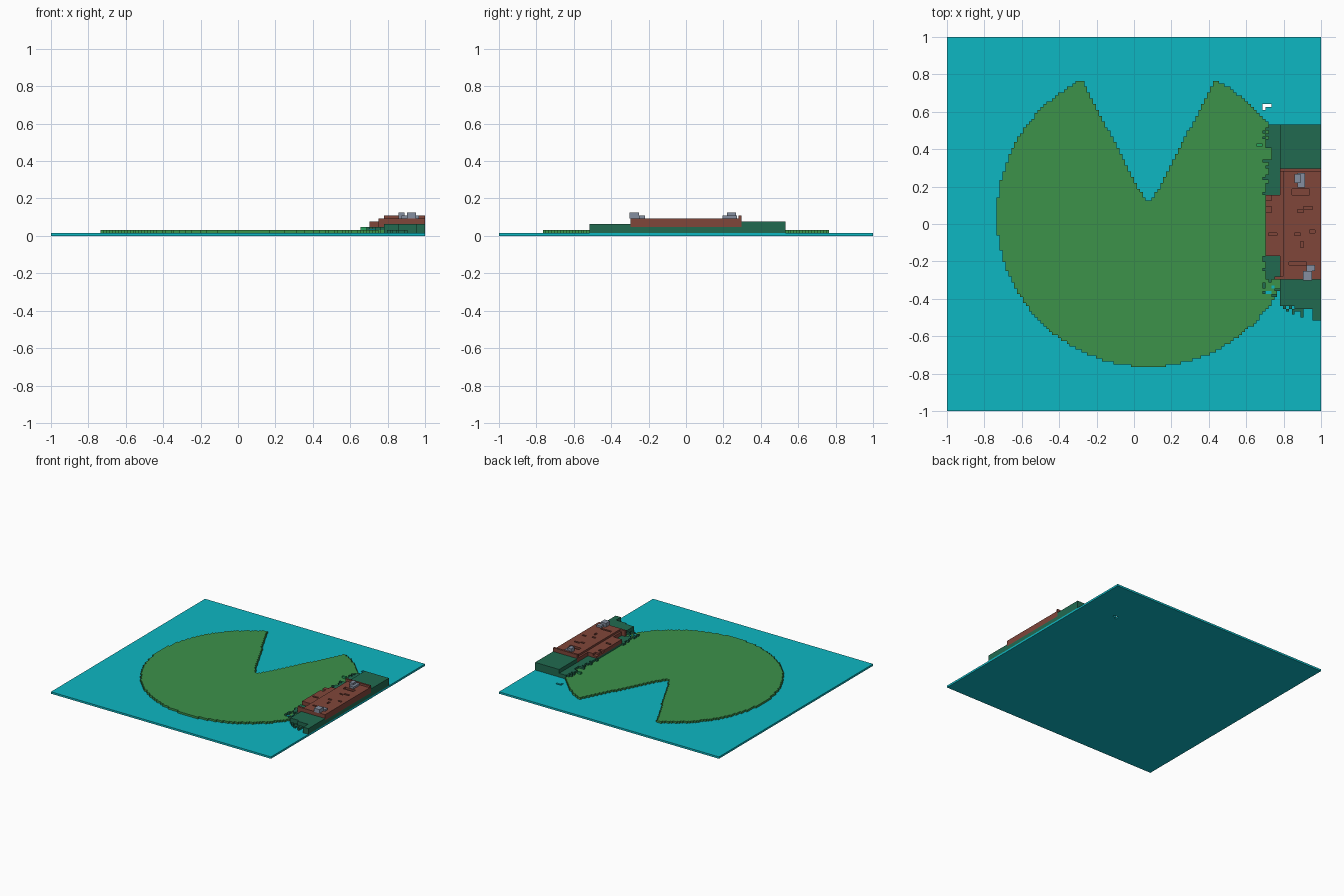
import bpy, bmesh, math, random

if "Cube" in bpy.data.objects:
    bpy.data.objects.remove(bpy.data.objects["Cube"], do_unlink=True)

V = 2 / 128                     # voxel size
rng = random.Random(4)


def material(name, rgb):
    lin = [(c / 255 / 12.92) if c < 11 else ((c / 255 + 0.055) / 1.055) ** 2.4 for c in rgb]
    m = bpy.data.materials.new(name)
    m.use_nodes = True
    m.diffuse_color = (*lin, 1)
    bsdf = m.node_tree.nodes["Principled BSDF"]
    bsdf.inputs["Base Color"].default_value = (*lin, 1)
    bsdf.inputs["Roughness"].default_value = 0.9
    return m


WATER = material("water teal", (13, 183, 194))
LEAF = material("leaf green", (60, 146, 74))
MOSS = material("moss green", (33, 106, 80))
CLAY = material("clay red", (128, 70, 58))
STONE = material("stone grey", (133, 143, 160))
SPROUT = material("sprout green", (40, 165, 95))


def finish(name, bm, mat):
    bmesh.ops.recalc_face_normals(bm, faces=bm.faces)
    me = bpy.data.meshes.new(name)
    bm.to_mesh(me)
    bm.free()
    me.materials.append(mat)
    bpy.context.collection.objects.link(bpy.data.objects.new(name, me))


def boxes(name, mat, spans):
    """One object from boxes given as (x0, x1, y0, y1, z0, z1)."""
    bm = bmesh.new()
    for x0, x1, y0, y1, z0, z1 in spans:
        vs = bmesh.ops.create_cube(bm, size=1)["verts"]
        for v in vs:
            v.co = (x1 if v.co.x > 0 else x0, y1 if v.co.y > 0 else y0, z1 if v.co.z > 0 else z0)
    finish(name, bm, mat)


def voxels(name, mat, rule, x_range, y_range, dissolve=False):
    """Stepped block: rule(x, y) gives (bottom, top) in voxel layers, or None."""
    cols = {}
    for i in range(128):
        for j in range(128):
            x, y = -1 + (i + 0.5) * V, -1 + (j + 0.5) * V
            if x_range[0] < x < x_range[1] and y_range[0] < y < y_range[1]:
                span = rule(x, y)
                if span:
                    cols[i, j] = span
    bm = bmesh.new()

    def quad(pts):
        bm.faces.new([bm.verts.new((-1 + a * V, -1 + b * V, c * V)) for a, b, c in pts])

    for (i, j), (lo, hi) in cols.items():
        ring = [(i, j), (i + 1, j), (i + 1, j + 1), (i, j + 1)]
        quad([(a, b, hi) for a, b in ring])
        quad([(a, b, lo) for a, b in reversed(ring)])
        for k, (di, dj) in enumerate([(0, -1), (1, 0), (0, 1), (-1, 0)]):
            n_hi = cols.get((i + di, j + dj), (lo, lo))[1]
            (a, b), (c, d) = ring[k], ring[(k + 1) % 4]
            for z in range(max(n_hi, lo), hi):
                quad([(a, b, z), (c, d, z), (c, d, z + 1), (a, b, z + 1)])
    bmesh.ops.remove_doubles(bm, verts=bm.verts, dist=V * 0.01)
    if dissolve:
        bmesh.ops.dissolve_limit(bm, angle_limit=0.01, verts=bm.verts, edges=bm.edges)
    finish(name, bm, mat)


def inside(x, y, rects):
    return any(x0 < x < x1 and y0 < y < y1 for x0, x1, y0, y1 in rects)


# Water sheet, with a small L-shaped gap
hx0, hx1, hx2 = 44 * V, 45 * V, 47 * V
hy0, hy1, hy2 = 39 * V, 40 * V, 41 * V
boxes("water", WATER, [(a, b, c, d, 0, V) for a, b, c, d in [
    (-1, 1, -1, hy0), (-1, 1, hy2, 1), (-1, hx0, hy0, hy2),
    (hx1, 1, hy0, hy1), (hx2, 1, hy1, hy2)]])


# Lily pad: a disc with a wedge cut out of the back
def pad_rule(x, y):
    if math.hypot(x - 0.075, y - 0.045) > 0.808:
        return None
    if y > 0.125 and abs(x - 0.078) < 0.018 + 0.525 * (y - 0.125):
        return None
    return (1, 2)


voxels("lily_pad", LEAF, pad_rule, (-1, 0.79), (-1, 1), dissolve=True)


# Mossy bank with ragged low skirt
def bank_rule(x, y):
    if x > 0.78:
        if y > 0.3:
            return (1, 5)
        if y > -0.3:
            return (1, 3)
        edge = -0.44 if x < 0.86 else -0.455 if x < 0.95 else -0.51
        if y > edge:
            return (1, 4)
        return (1, 2) if y > edge - 0.04 and x < 0.9 and rng.random() < 0.25 else None
    if y < -0.3:                                    # loose crumbs on the pad
        return (1, 3) if y > -0.39 and rng.random() < 0.22 else None
    if inside(x, y, [(0.6, 0.735, 0.34, 0.41)]):
        return None
    if x < 0.705:
        return (1, 3) if (y < -0.17 or y > 0.16) and rng.random() < 0.25 else None
    if x < 0.72 and y > 0.16 and rng.random() < 0.3:
        return None
    return (1, 3)


voxels("mossy_bank", MOSS, bank_rule, (0.68, 1), (-0.51, 0.525))

# Clay slab with a lower step, back ridge and sunken slots
slots = [(0.84, 0.94, 0.16, 0.18), (0.91, 0.95, 0.08, 0.1), (0.87, 0.91, 0.06, 0.08),
         (0.86, 0.89, -0.06, -0.04), (0.93, 0.97, -0.05, -0.03), (0.89, 0.91, -0.12, -0.1),
         (0.83, 0.92, -0.22, -0.2)]
step_slots = [(0.71, 0.74, 0.13, 0.15), (0.71, 0.74, 0.07, 0.09), (0.72, 0.76, -0.07, -0.05)]


def clay_rule(x, y):
    if x < 0.78:
        if y < -0.285 and x > 0.75:
            return (3, 6)
        if not -0.17 < y < 0.16:
            return None
        return (2, 4 if inside(x, y, step_slots) else 5)
    if y > 0.285:
        return (3, 7)
    if y > -0.285 and (x < 0.795 or inside(x, y, slots)):
        return (3, 5)
    return (3, 6)


voxels("clay_slab", CLAY, clay_rule, (0.704, 1), (-0.3, 0.3))

# Stones on the slab
boxes("stones", STONE, [
    (0.859, 0.891, 0.219, 0.266, 6 * V, 8 * V), (0.875, 0.914, 0.195, 0.273, 6 * V, 7 * V),
    (0.904, 0.952, -0.303, -0.25, 6 * V, 8 * V), (0.922, 0.967, -0.25, -0.218, 6 * V, 7 * V)])

# Small sprout and water drops at the pad edge
boxes("sprout", SPROUT, [(0.656, 0.6875, 0.414, 0.43, V, 3 * V)])
boxes("water_drops", WATER, [(0.703, 0.734, -0.375, -0.359, V, 2.3 * V),
                             (0.734, 0.75, -0.344, -0.328, V, 2.3 * V)])
